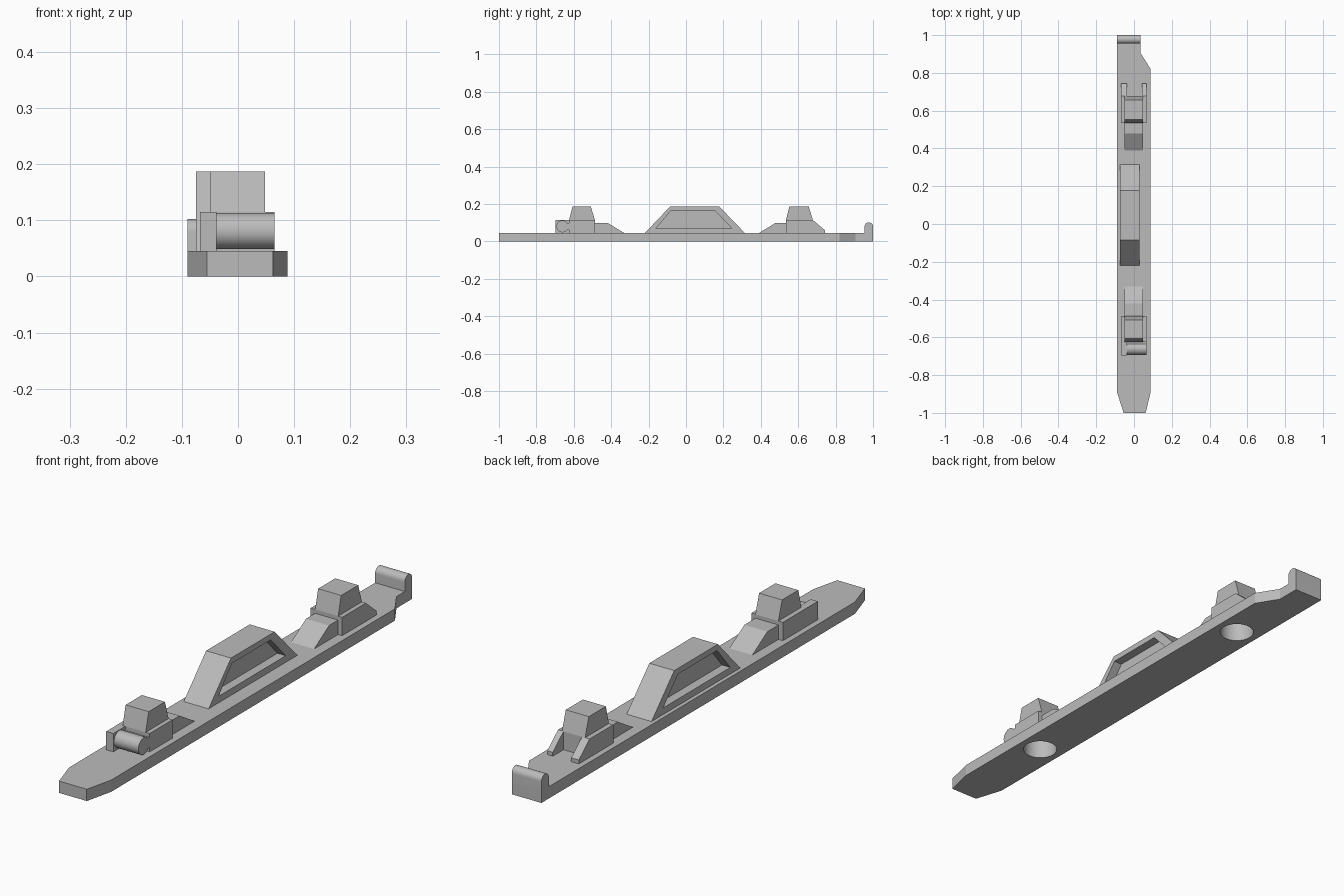
import bpy, bmesh, math
from mathutils import Vector

if "Cube" in bpy.data.objects:
    bpy.data.objects.remove(bpy.data.objects["Cube"], do_unlink=True)

grey = bpy.data.materials.new("plain grey")
grey.use_nodes = True
GREY = (0.5, 0.5, 0.5, 1)
grey.diffuse_color = GREY
grey.node_tree.nodes["Principled BSDF"].inputs["Base Color"].default_value = GREY


def prism(name, points, start, depth, smooth=False):
    """Extrude a closed outline of 3D points along one direction."""
    bm = bmesh.new()
    face = bm.faces.new([bm.verts.new(p) for p in points])
    out = bmesh.ops.extrude_face_region(bm, geom=[face])
    moved = [v for v in out["geom"] if isinstance(v, bmesh.types.BMVert)]
    bmesh.ops.translate(bm, verts=moved, vec=Vector(start) * depth)
    bmesh.ops.recalc_face_normals(bm, faces=bm.faces)
    mesh = bpy.data.meshes.new(name)
    bm.to_mesh(mesh)
    bm.free()
    mesh.materials.append(grey)
    obj = bpy.data.objects.new(name, mesh)
    bpy.context.collection.objects.link(obj)
    if smooth:
        bpy.ops.object.select_all(action="DESELECT")
        obj.select_set(True)
        bpy.context.view_layer.objects.active = obj
        bpy.ops.object.shade_smooth_by_angle(angle=math.radians(35))
    return obj


def side_part(name, x0, x1, profile, smooth=False):
    """Part with a (y, z) profile running from x0 to x1."""
    return prism(name, [(x0, y, z) for y, z in profile], (1, 0, 0), x1 - x0, smooth)


def plan_part(name, z0, z1, outline, smooth=False):
    """Part with an (x, y) outline running from z0 to z1."""
    return prism(name, [(x, y, z0) for x, y in outline], (0, 0, 1), z1 - z0, smooth)


def arc(cy, cz, r, start, end, steps):
    return [(cy + r * math.cos(math.radians(start + (end - start) * i / steps)),
             cz + r * math.sin(math.radians(start + (end - start) * i / steps)))
            for i in range(steps + 1)]


def box(y0, y1, z0, z1):
    return [(y0, z0), (y1, z0), (y1, z1), (y0, z1)]


def cut(obj, cutter):
    mod = obj.modifiers.new("cut", "BOOLEAN")
    mod.operation = "DIFFERENCE"
    mod.solver = "EXACT"
    mod.object = cutter
    cutter.hide_render = True
    cutter.hide_viewport = True
    cutter.display_type = "WIRE"


BASE, BLOCK, RAMP, TOP = 0.045, 0.115, 0.10, 0.187
LEFT, RIGHT = -0.068, 0.065

# Base strip with a tapered front and a notched rear corner
base = plan_part("base_strip", 0, BASE, [
    (-0.055, -1), (0.062, -1), (0.088, -0.89), (0.088, 0.82),
    (0.035, 0.905), (0.035, 1), (-0.09, 1), (-0.09, -0.89)])

# Rounded lip at the rear end
side_part("rear_lip", -0.09, 0.035,
          [(0.955, 0.02), (1, 0.02)] + arc(0.9775, 0.08, 0.0225, 0, 180, 16), True)

# Arched handle with a recess in each side
arch = side_part("arched_handle", -0.075, 0.03,
                 [(-0.22, BASE - 0.005), (0.315, BASE - 0.005), (0.315, BASE),
                  (0.178, TOP), (-0.085, TOP), (-0.22, BASE)])
window = [(-0.16, 0.07), (0.245, 0.07), (0.155, 0.165), (-0.08, 0.165)]
for side, x0, x1 in (("right", -0.1, -0.04), ("left", -0.005, 0.06)):
    cut(arch, side_part(side + "_recess_cutter", x0, x1, window))

# Two key blocks, each with a tower, a ramp and a socket underneath
for end, y0, y1, ramp_flat, ramp_foot in (
        ("front", -0.625, -0.487, -0.42, -0.33),
        ("rear", 0.535, 0.678, 0.48, 0.39)):
    mid = (y0 + y1) / 2
    block = side_part(end + "_block", LEFT, RIGHT, box(y0, y1, BASE, BLOCK))
    side_part(end + "_tower", -0.049, 0.048,
              [(y0, BLOCK), (y1, BLOCK), (y1 - 0.022, TOP), (y0 + 0.018, TOP)])
    edge = y1 if end == "front" else y0
    side_part(end + "_ramp", -0.049, 0.048,
              [(edge, BASE), (edge, RAMP), (ramp_flat, RAMP), (ramp_foot, BASE)])
    socket = plan_part(end + "_socket_cutter", -0.02, 0.1,
                       [(x, y) for x, y in arc(-0.001, mid, 0.063, 0, 352.5, 47)], True)
    cut(base, socket)
    cut(block, socket)

# Front roller held by a side plate and a neck
side_part("roller_plate", LEFT, -0.038, box(-0.697, -0.625, BASE, BLOCK))
side_part("roller_neck", -0.038, RIGHT, box(-0.65, -0.625, 0.062, 0.1))
side_part("roller", -0.038, RIGHT, arc(-0.661, 0.081, 0.032, 0, 352.5, 47), True)

# Rear sloping prongs
for side, x0, x1 in (("right", LEFT, -0.036), ("left", 0.042, RIGHT)):
    side_part(side + "_prong", x0, x1,
              [(0.678, BASE), (0.743, BASE), (0.743, 0.06), (0.678, BLOCK)])
